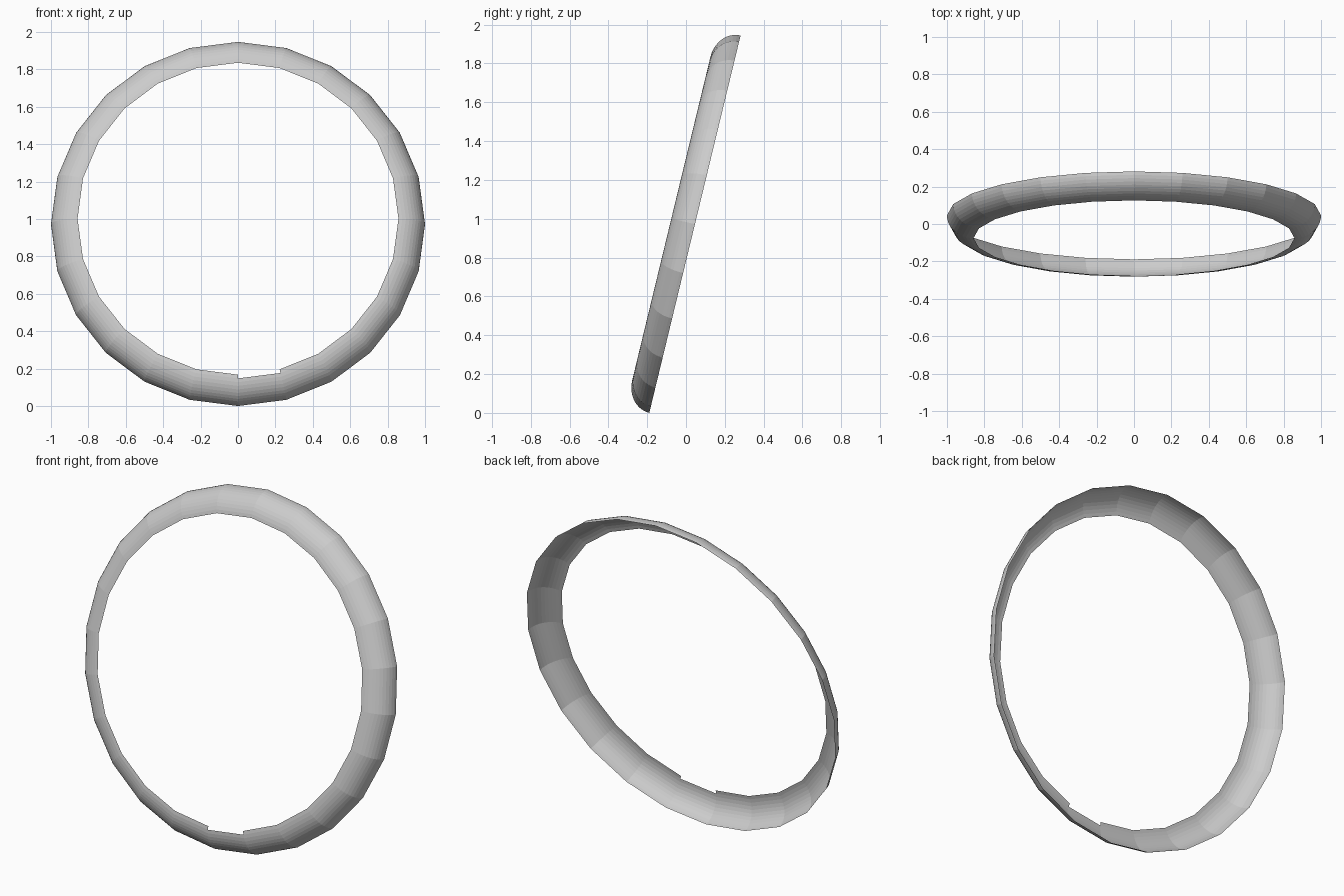
import bpy, bmesh
from math import sin, cos, pi, radians
from mathutils import Matrix

if "Cube" in bpy.data.objects:
    bpy.data.objects.remove(bpy.data.objects["Cube"])

SEGMENTS, BANDS = 24, 11
R_OUT, R_IN, DEPTH = 1.0, 0.858, 0.125
TILT = radians(13.6)

# quarter-round profile: (radius, forward offset) from back rim to front rim
profile = [(R_IN + (R_OUT - R_IN) * cos(t), DEPTH * sin(t))
           for t in (0.5 * pi * i / BANDS for i in range(BANDS + 1))]

# open shell swept around the ring, angle measured from the bottom towards +x
bm = bmesh.new()
rings = []
for s in range(SEGMENTS):
    a = 2 * pi * s / SEGMENTS
    rings.append([bm.verts.new((r * sin(a), -d, -r * cos(a))) for r, d in profile])

for s in range(SEGMENTS):
    p, q = rings[s], rings[(s + 1) % SEGMENTS]
    for b in range(BANDS):
        # small notch in the front rim, just right of the bottom
        if s == 0 and b == BANDS - 1:
            continue
        bm.faces.new((p[b], q[b], q[b + 1], p[b + 1]))

# lean the ring backwards and stand it on the floor
bm.transform(Matrix.Translation((0, 0.046, cos(TILT) * R_OUT))
             @ Matrix.Rotation(-TILT, 4, 'X'))

mesh = bpy.data.meshes.new("ring_trim")
bm.to_mesh(mesh)
bm.free()
ring = bpy.data.objects.new("ring_trim", mesh)
bpy.context.collection.objects.link(ring)
